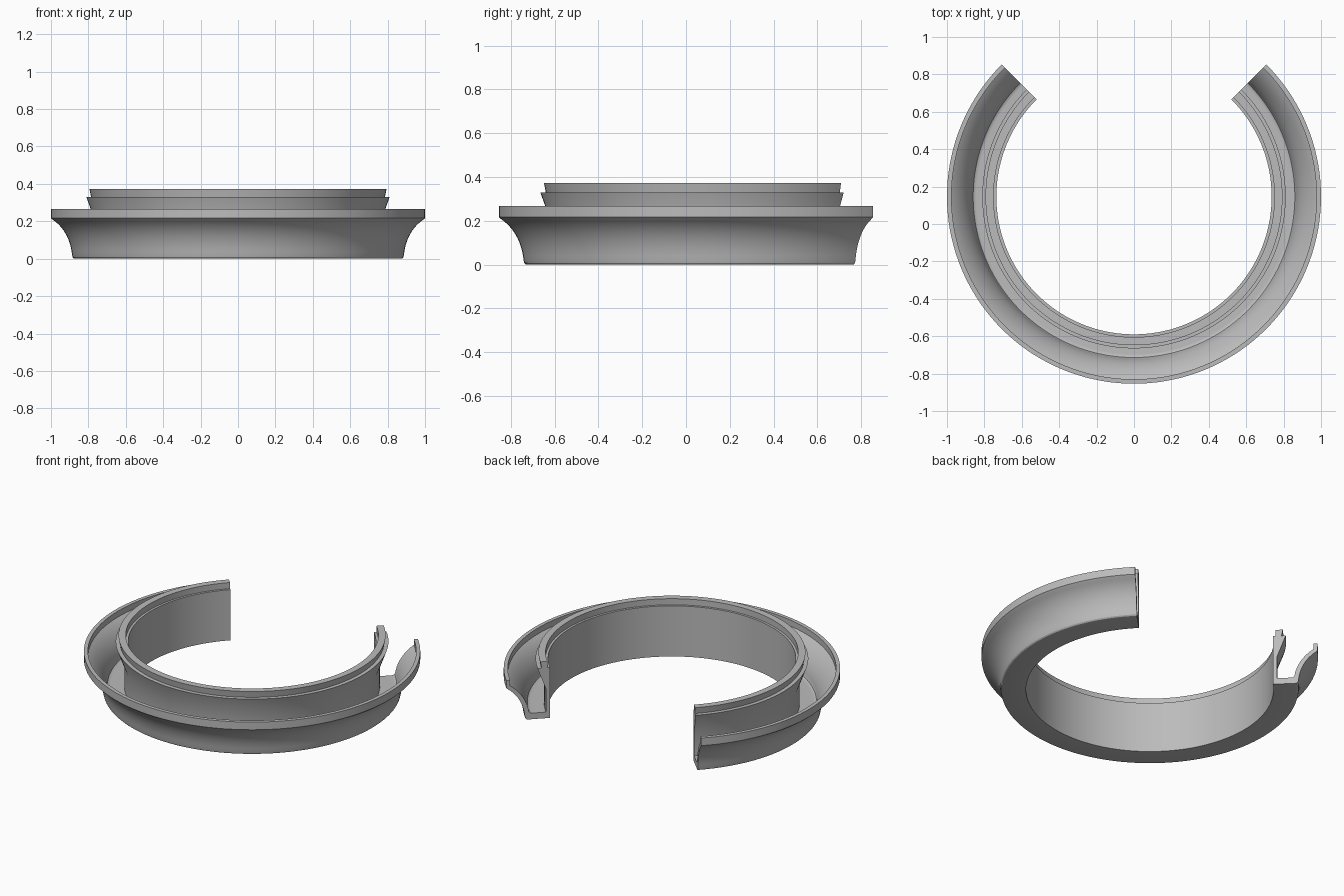
import bpy
import bmesh
from math import cos, sin, radians

old = bpy.data.objects.get("Cube")
if old:
    bpy.data.objects.remove(old, do_unlink=True)

STEPS = 108
CENTRE_Y = 0.146


def bezier(p0, p1, p2, p3, count=12):
    """Points along a cubic curve, both ends included."""
    points = []
    for i in range(count + 1):
        t = i / count
        w = ((1 - t) ** 3, 3 * t * (1 - t) ** 2, 3 * t * t * (1 - t), t ** 3)
        points.append(tuple(sum(k * p[a] for k, p in zip(w, (p0, p1, p2, p3)))
                            for a in (0, 1)))
    return points


def sweep(name, profile, start, end, material):
    """Turn a closed (radius, height) profile through part of a circle."""
    bm = bmesh.new()
    rings = []
    for s in range(STEPS + 1):
        a = radians(start + (end - start) * s / STEPS)
        rings.append([bm.verts.new((r * cos(a), r * sin(a) + CENTRE_Y, z))
                      for r, z in profile])
    n = len(profile)
    for one, two in zip(rings, rings[1:]):
        for i in range(n):
            j = (i + 1) % n
            bm.faces.new((one[i], one[j], two[j], two[i]))
    # Flat cut ends
    bm.faces.new(rings[0])
    bm.faces.new(rings[-1])
    bmesh.ops.recalc_face_normals(bm, faces=bm.faces)
    mesh = bpy.data.meshes.new(name)
    bm.to_mesh(mesh)
    bm.free()
    mesh.materials.append(material)
    obj = bpy.data.objects.new(name, mesh)
    bpy.context.collection.objects.link(obj)
    bpy.ops.object.select_all(action="DESELECT")
    obj.select_set(True)
    bpy.context.view_layer.objects.active = obj
    bpy.ops.object.shade_smooth_by_angle(angle=radians(30))
    return obj


# Plain grey finish
grey = bpy.data.materials.new("plain grey")
grey.use_nodes = True
colour = (0.5, 0.5, 0.5, 1)
grey.diffuse_color = colour
grey.node_tree.nodes["Principled BSDF"].inputs["Base Color"].default_value = colour

# Base with a softened outer corner
base = [(0.736, 0), (0.87, 0), (0.878, 0.002), (0.884, 0.008)]
# Flared outside of the trough, up to the lip
flare = bezier((0.887, 0.02), (0.897, 0.11), (0.935, 0.17), (0.99, 0.208))
lip = [(1, 0.217), (1, 0.267), (0.976, 0.267)]
# Inside of the trough, down to its floor
hollow = bezier((0.976, 0.228), (0.925, 0.195), (0.875, 0.13), (0.864, 0.055))
floor = [(0.86, 0.046), (0.852, 0.041), (0.842, 0.04), (0.76, 0.04)]
# Inner wall with its tapered, stepped head
head = [(0.76, 0.19), (0.811, 0.33), (0.786, 0.33), (0.794, 0.372),
        (0.751, 0.372), (0.751, 0.332), (0.736, 0.332)]

sweep("open_trough_ring", base + flare + lip + hollow + floor + head,
      135, 405, grey)
